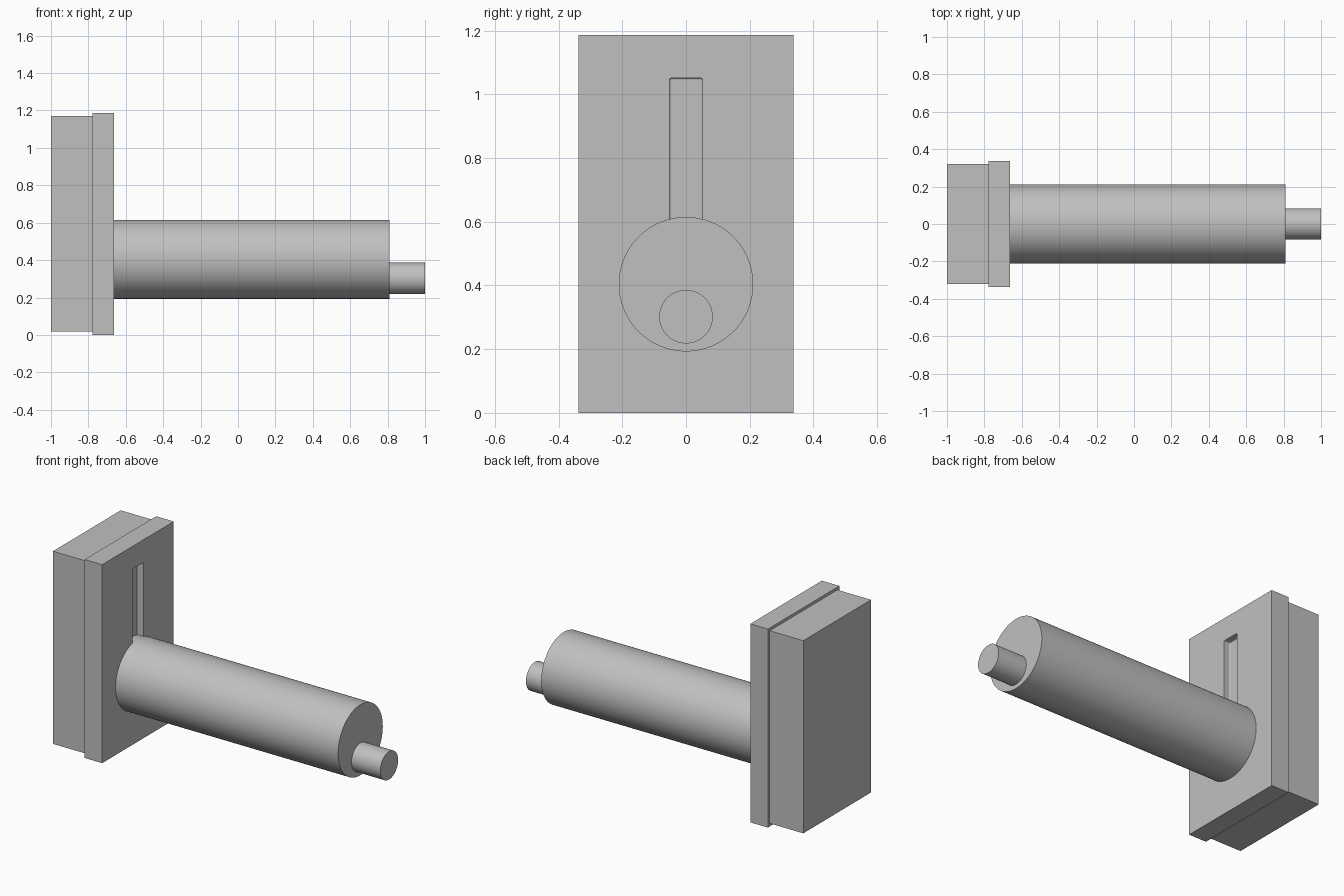
import bpy
import math

default = bpy.data.objects.get("Cube")
if default:
    bpy.data.objects.remove(default, do_unlink=True)

grey = bpy.data.materials.new("plain grey")
grey.use_nodes = True
colour = (0.53, 0.53, 0.53, 1)
grey.diffuse_color = colour
grey.node_tree.nodes["Principled BSDF"].inputs["Base Color"].default_value = colour


def box(name, x, y, z):
    """Box spanning the given (low, high) ranges."""
    spans = (x, y, z)
    bpy.ops.mesh.primitive_cube_add(size=1, location=[sum(s) / 2 for s in spans])
    obj = bpy.context.object
    obj.name = name
    obj.scale = [s[1] - s[0] for s in spans]
    bpy.ops.object.transform_apply(location=False, rotation=False, scale=True)
    obj.data.materials.append(grey)
    return obj


def rod(name, x, z, radius):
    """Smooth cylinder lying along x."""
    bpy.ops.mesh.primitive_cylinder_add(
        vertices=96, radius=radius, depth=x[1] - x[0],
        location=(sum(x) / 2, 0, z), rotation=(0, math.pi / 2, 0))
    obj = bpy.context.object
    obj.name = name
    obj.data.materials.append(grey)
    bpy.ops.object.shade_smooth_by_angle(angle=math.radians(30))
    return obj


# Housing and the slightly larger face plate
box("back_housing", (-1, -0.778), (-0.32, 0.32), (0.018, 1.17))
plate = box("face_plate", (-0.778, -0.662), (-0.338, 0.338), (0, 1.187))

# Shallow slot with softened corners, cut into the face plate
cutter = box("slot_cutter", (-0.702, -0.6), (-0.052, 0.052), (0.42, 1.051))
cutter.hide_render = True
soften = cutter.modifiers.new("Soften", "BEVEL")
soften.width = 0.006
soften.segments = 3
bpy.ops.object.modifier_apply(modifier=soften.name)
cut = plate.modifiers.new("Slot", "BOOLEAN")
cut.operation = "DIFFERENCE"
cut.solver = "EXACT"
cut.object = cutter
bpy.context.view_layer.objects.active = plate
bpy.ops.object.modifier_apply(modifier=cut.name)
bpy.data.objects.remove(cutter, do_unlink=True)

# Main shaft, seated in the slot, and the off-centre end pin
rod("main_shaft", (-0.702, 0.81), 0.404, 0.211)
rod("end_pin", (0.8, 1), 0.302, 0.084)
